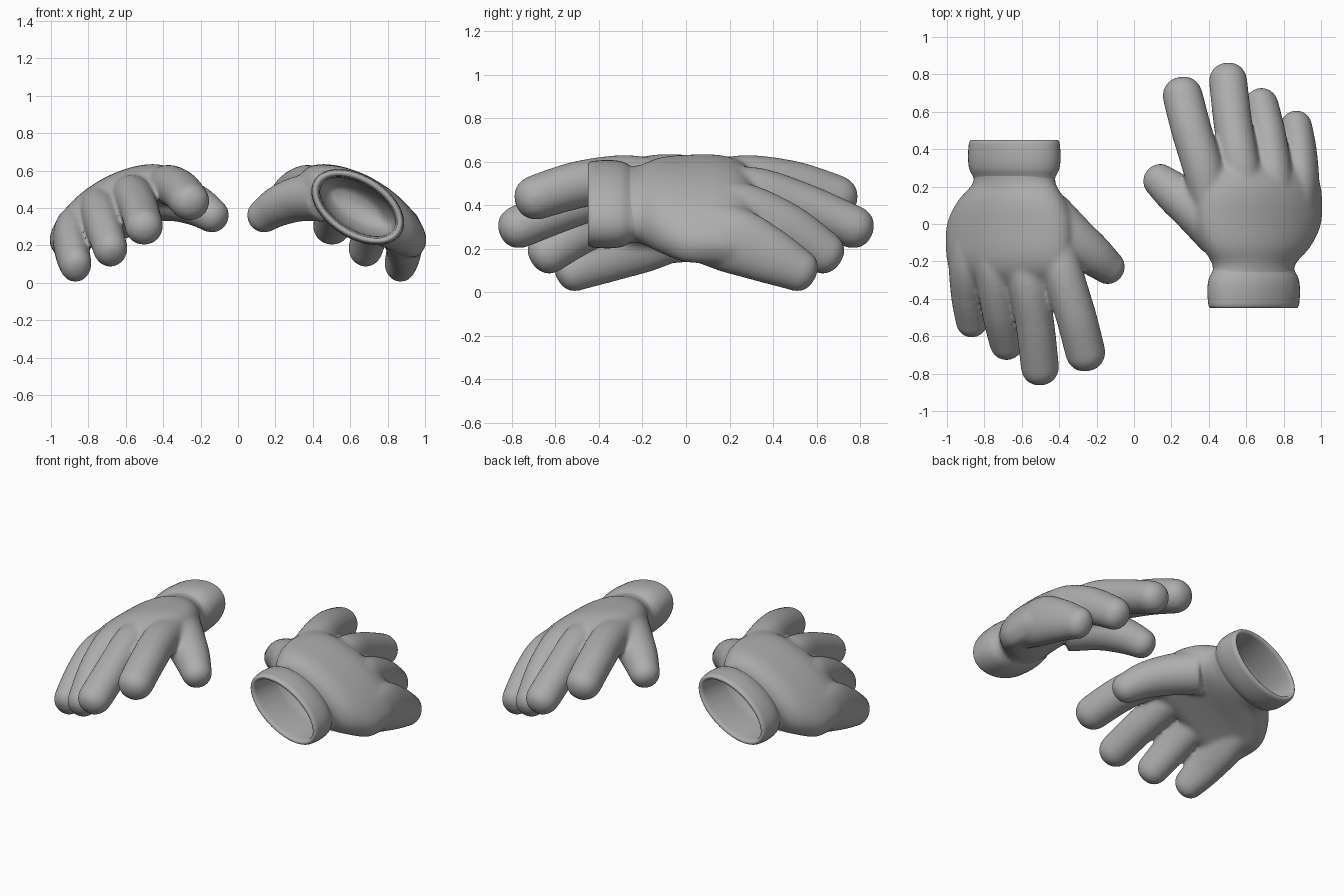
import bpy, bmesh, math
from mathutils import Vector

cube = bpy.data.objects.get("Cube")
if cube:
    bpy.data.objects.remove(cube)

TILT = math.radians(-32)
SIDES = 48

wool = bpy.data.materials.new("grey_wool")
wool.use_nodes = True
grey = (0.42, 0.42, 0.42, 1)
wool.diffuse_color = grey
wool.node_tree.nodes["Principled BSDF"].inputs["Base Color"].default_value = grey


def spline(keys, steps):
    """Catmull-Rom curve through keys of any dimension."""
    keys = [list(k) for k in keys]
    pts = [keys[0]] + keys + [keys[-1]]
    out = []
    for i in range(1, len(pts) - 2):
        for s in range(steps):
            t = s / steps
            out.append([0.5 * (2 * b + (c - a) * t + (2 * a - 5 * b + 4 * c - d) * t ** 2
                               + (3 * b - a - 3 * c + d) * t ** 3)
                        for a, b, c, d in zip(*pts[i - 1:i + 3])])
    return out + [keys[-1]]


def loft(bm, rings, capped=True):
    """Skin a list of equal point rings."""
    loops = [[bm.verts.new(p) for p in ring] for ring in rings]
    for a, b in zip(loops, loops[1:]):
        for i in range(len(a)):
            j = (i + 1) % len(a)
            bm.faces.new((a[i], a[j], b[j], b[i]))
    if capped:
        bm.faces.new(loops[0])
        bm.faces.new(loops[-1])


def hand_ring(y, cx, cz, a, b, bend=0, power=1):
    """Tilted oval across the hand, arched by bend, squarer with low power."""
    ring = []
    for i in range(SIDES):
        t = 2 * math.pi * i / SIDES
        u = a * math.cos(t)
        v = b * math.copysign(abs(math.sin(t)) ** power, math.sin(t)) - bend * math.cos(t) ** 2
        ring.append((cx + u * math.cos(TILT) - v * math.sin(TILT), y,
                     cz + u * math.sin(TILT) + v * math.cos(TILT)))
    return ring


def wrist_ring(y, inset):
    return hand_ring(y, 0.64, 0.405, 0.27 - inset, 0.165 - inset)


def finger(bm, keys):
    """Tube along keys of (x, y, z, half width, half height) with a blunt tip."""
    pts = spline(keys, 8)
    centres = [Vector(p[:3]) for p in pts]
    rings = []

    def ring(c, axis, wide, high):
        side = axis.cross(Vector((0, 0, 1))).normalized()
        up = side.cross(axis)
        rings.append([c + wide * math.cos(t) * side + high * math.sin(t) * up
                      for t in (2 * math.pi * i / 24 for i in range(24))])

    for i, c in enumerate(centres):
        axis = (centres[min(i + 1, len(pts) - 1)] - centres[max(i - 1, 0)]).normalized()
        ring(c, axis, *pts[i][3:])
    wide, high = pts[-1][3:]
    for k in range(1, 8):
        ang = math.radians(12 * k)
        taper = math.cos(ang) ** 0.85
        ring(centres[-1] + axis * wide * 0.95 * math.sin(ang), axis, wide * taper, high * taper)
    loft(bm, rings)


def make_object(name, bm):
    bmesh.ops.recalc_face_normals(bm, faces=bm.faces)
    mesh = bpy.data.meshes.new(name)
    bm.to_mesh(mesh)
    bm.free()
    mesh.materials.append(wool)
    mesh.shade_smooth()
    obj = bpy.data.objects.new(name, mesh)
    bpy.context.collection.objects.link(obj)
    return obj


# Palm and back of the hand: y, centre x, centre z, half width, half depth, arch, squareness
bm = bmesh.new()
palm = [(-0.29, 0.64, 0.405, 0.25, 0.145, 0, 1),
        (-0.22, 0.64, 0.405, 0.245, 0.143, 0, 1),
        (-0.12, 0.665, 0.412, 0.325, 0.15, 0.02, 0.9),
        (0, 0.685, 0.414, 0.38, 0.142, 0.045, 0.77),
        (0.15, 0.69, 0.418, 0.383, 0.132, 0.052, 0.67),
        (0.25, 0.688, 0.41, 0.37, 0.113, 0.06, 0.7),
        (0.32, 0.69, 0.39, 0.33, 0.075, 0.06, 0.8)]
loft(bm, [hand_ring(*s) for s in spline(palm, 6)])

# Thumb, then index to little finger
fingers = [
    [(0.47, -0.06, 0.46, 0.135, 0.135), (0.335, 0.07, 0.45, 0.126, 0.123),
     (0.222, 0.163, 0.412, 0.112, 0.11), (0.14, 0.23, 0.36, 0.093, 0.093)],
    [(0.41, 0.1, 0.51, 0.1, 0.1), (0.37, 0.29, 0.523, 0.108, 0.108),
     (0.308, 0.5, 0.493, 0.109, 0.109), (0.26, 0.685, 0.437, 0.108, 0.104)],
    [(0.61, 0.08, 0.46, 0.09, 0.09), (0.568, 0.3, 0.472, 0.105, 0.105),
     (0.53, 0.53, 0.4, 0.104, 0.106), (0.503, 0.765, 0.302, 0.103, 0.1)],
    [(0.77, 0.08, 0.4, 0.09, 0.09), (0.745, 0.25, 0.39, 0.102, 0.115),
     (0.718, 0.46, 0.3, 0.098, 0.113), (0.682, 0.635, 0.182, 0.092, 0.1)],
    [(0.865, 0, 0.285, 0.095, 0.125), (0.885, 0.2, 0.245, 0.105, 0.155),
     (0.886, 0.38, 0.17, 0.093, 0.132), (0.868, 0.52, 0.1, 0.086, 0.1)],
]
for keys in fingers:
    finger(bm, keys)
hand = make_object("left_hand", bm)

# Hollow of the wrist
bm = bmesh.new()
hollow = [(-0.6, 0.044), (-0.25, 0.044), (-0.15, 0.06), (-0.08, 0.09), (-0.05, 0.12)]
loft(bm, [wrist_ring(*s) for s in hollow])
cutter = make_object("wrist_cutter", bm)
cutter.hide_render = True

# Blend the parts into one knitted skin and open the wrist
blend = hand.modifiers.new("blend", 'REMESH')
blend.mode = 'VOXEL'
blend.voxel_size = 0.011
blend.use_smooth_shade = True
soften = hand.modifiers.new("soften", 'SMOOTH')
soften.factor = 0.5
soften.iterations = 20
opening = hand.modifiers.new("opening", 'BOOLEAN')
opening.operation = 'DIFFERENCE'
opening.solver = 'EXACT'
opening.object = cutter
graph = bpy.context.evaluated_depsgraph_get()
skin = bpy.data.meshes.new_from_object(hand.evaluated_get(graph))
hand.modifiers.clear()
hand.data = skin
skin.materials.clear()
skin.materials.append(wool)
skin.shade_smooth()
bpy.data.objects.remove(cutter)

# Rolled cuff with a rounded lip and an inner lining: y, inset
bm = bmesh.new()
cuff_profile = [(-0.225, 0.032), (-0.255, 0.024), (-0.28, 0.01), (-0.31, 0.001), (-0.36, -0.003),
                (-0.41, 0), (-0.434, 0.003), (-0.446, 0.01), (-0.45, 0.018), (-0.446, 0.028),
                (-0.435, 0.034), (-0.38, 0.04), (-0.3, 0.045), (-0.235, 0.047)]
loft(bm, [wrist_ring(*s) for s in spline(cuff_profile, 2)], capped=False)
cuff = make_object("left_cuff", bm)

# The other glove is the same one turned half way round
for part in (hand, cuff):
    twin = bpy.data.objects.new(part.name.replace("left", "right"), part.data)
    twin.rotation_euler.z = math.pi
    bpy.context.collection.objects.link(twin)
